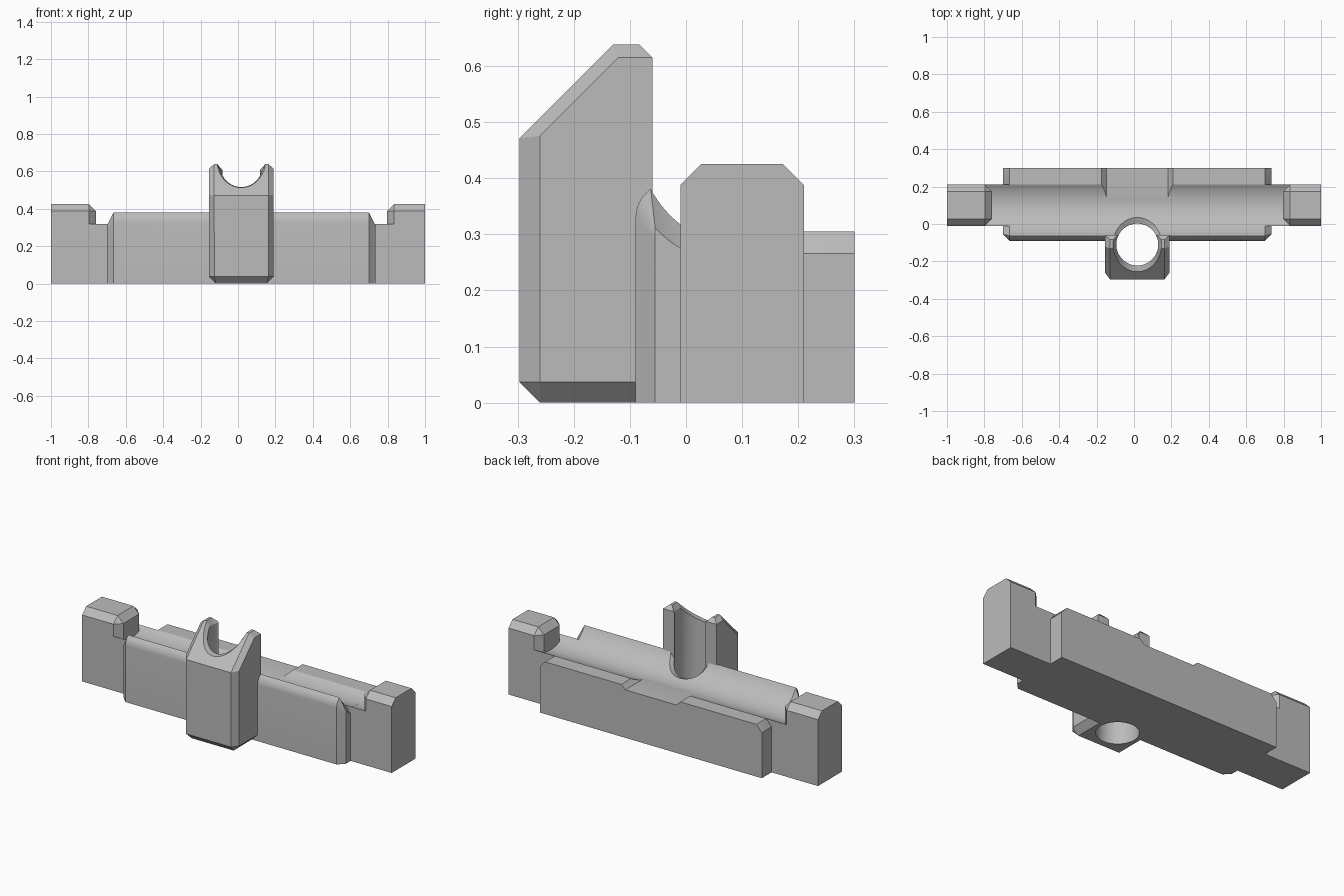
import bpy, bmesh, math

if "Cube" in bpy.data.objects:
    bpy.data.objects.remove(bpy.data.objects["Cube"], do_unlink=True)

MID = 0.0175                 # shared centre line of body, tower and bore
HALF = 0.7175                # half length of the body
CH = 0.035                   # standard chamfer
CY, CZ, R = 0.109, 0.471, 0.194   # trough axis and radius
BORE_Y, BORE_R = -0.11, 0.112

grey = bpy.data.materials.new("plain grey")
grey.use_nodes = True
grey.diffuse_color = (0.5, 0.5, 0.5, 1)
grey.node_tree.nodes["Principled BSDF"].inputs["Base Color"].default_value = (0.5, 0.5, 0.5, 1)


def finish(name, bm):
    bmesh.ops.recalc_face_normals(bm, faces=bm.faces)
    mesh = bpy.data.meshes.new(name)
    bm.to_mesh(mesh)
    bm.free()
    mesh.materials.append(grey)
    ob = bpy.data.objects.new(name, mesh)
    bpy.context.collection.objects.link(ob)
    return ob


def loft(name, rings, weigh=None):
    """Skin closed rings of equal length and cap both ends."""
    bm = bmesh.new()
    loops = [[bm.verts.new(p) for p in ring] for ring in rings]
    for a, b in zip(loops, loops[1:]):
        for i in range(len(a)):
            j = (i + 1) % len(a)
            bm.faces.new((a[i], a[j], b[j], b[i]))
    bm.faces.new(loops[0])
    bm.faces.new(loops[-1])
    if weigh:
        layer = bm.edges.layers.float.new("bevel_weight_edge")
        for e in bm.edges:
            e[layer] = weigh(e)
    return finish(name, bm)


def at_x(x, profile):
    return [(x, y, z) for y, z in profile]


def activate(ob):
    bpy.ops.object.select_all(action='DESELECT')
    ob.select_set(True)
    bpy.context.view_layer.objects.active = ob


def chamfer(ob, width):
    mod = ob.modifiers.new("chamfer", 'BEVEL')
    mod.width, mod.segments, mod.limit_method = width, 1, 'WEIGHT'
    activate(ob)
    bpy.ops.object.modifier_apply(modifier=mod.name)


def cut(ob, cutter):
    mod = ob.modifiers.new("cut", 'BOOLEAN')
    mod.operation, mod.solver, mod.object = 'DIFFERENCE', 'EXACT', cutter
    activate(ob)
    bpy.ops.object.modifier_apply(modifier=mod.name)
    bpy.data.objects.remove(cutter, do_unlink=True)


def trough_z(y, r=R):
    return CZ - math.sqrt(r * r - (y - CY) ** 2)


def trough(y0, y1, r=R, n=28):
    """Points along the trough, evenly spaced in angle."""
    a0, a1 = (math.asin((y - CY) / r) for y in (y0, y1))
    angles = [a0 + (a1 - a0) * i / n for i in range(n + 1)]
    return [(CY + r * math.sin(a), CZ - r * math.cos(a)) for a in angles]


def bore(height, depth=0.03, n=64):
    """Vertical bore whose chamfered lip follows the surface height(y)."""
    def ring(rx, ry, z):
        pts = []
        for i in range(n):
            a = math.tau * i / n
            y = BORE_Y + ry * math.sin(a)
            pts.append((MID + rx * math.cos(a), y, z(y)))
        return pts
    lip = (0.13, 0.145)
    return loft("bore_cutter", [
        ring(BORE_R, BORE_R, lambda y: -0.1),
        ring(BORE_R, BORE_R, lambda y: height(y) - depth),
        ring(*lip, height),
        ring(*lip, lambda y: 1.0)])


# Main body: rounded front ridge, trough and rear strip, with chamfered ends
ridge = [(-0.09, 0.33), (-0.0885, 0.343), (-0.084, 0.356), (-0.077, 0.368)]
full = [(-0.09, 0)] + ridge + trough(-0.063, 0.21) + [(0.30, 0.305), (0.30, 0)]
front = -0.09 + CH
small = [(front, 0)] + [(front, 0.29 + 0.005 * i) for i in range(len(ridge))]
small += trough(front, 0.21, R + CH) + [(0.30, 0.305 - CH - 0.004), (0.30, 0)]
body = loft("main_body", [
    at_x(MID - HALF, small), at_x(MID - HALF + CH, full),
    at_x(MID + HALF - CH, full), at_x(MID + HALF, small)])

# Shallow pocket with sloping sides in the rear strip
pocket = [(-0.165, 0.28), (0.165, 0.28), (0.265, 0.38), (-0.265, 0.38)]
cut(body, loft("pocket_cutter", [
    [(MID + x, y, z) for x, z in pocket] for y in (0.11, 0.4)]))
cut(body, bore(lambda y: trough_z(max(y, -0.063))))

# End blocks with short necks that carry the trough on to them
neck = [(-0.01, 0)] + trough(-0.01, 0.21) + [(0.21, 0)]
block = [(-0.01, 0), (-0.01, 0.425), (0.21, 0.425), (0.21, 0)]
parts = [body]
for side, outer, inner in (("right", -1.0, -0.76), ("left", 1.0, 0.797)):
    sign = 1 if outer > 0 else -1

    def weigh(e, outer=outer):
        a, b = (v.co for v in e.verts)
        on_outer = abs(a.x - outer) < 0.01 and abs(b.x - outer) < 0.01
        return 0.0 if on_outer or max(a.z, b.z) < 0.01 or (
            abs(a.x - b.x) > 0.01 and a.z < 0.01) else 1.0

    end = loft(side + "_end_block", [at_x(outer, block), at_x(inner, block)], weigh)
    chamfer(end, 0.037)
    root = MID + sign * (HALF - CH)
    parts += [end, loft(side + "_neck", [
        at_x(root, neck), at_x(inner + sign * 0.045, neck)])]

# Front tower with sloping top, cut by the bore into two prongs
side_shape = [(-0.297, 0), (-0.06, 0), (-0.06, 0.638), (-0.13, 0.638), (-0.297, 0.471)]


def tower_weight(e):
    a, b = (v.co for v in e.verts)
    mid = (a + b) / 2
    across = abs(a.x - b.x) > 0.1
    if across:
        if mid.z > 0.6 and mid.y > -0.1:
            return 0.62
        return 1.0 if mid.z < 0.01 and mid.y < -0.2 else 0.0
    if mid.y > -0.07:
        return 0.0
    return 0.62 if mid.z > 0.5 else 1.0


tower = loft("front_tower", [
    at_x(MID - 0.1725, side_shape), at_x(MID + 0.1725, side_shape)], tower_weight)
chamfer(tower, 0.037)
cut(tower, bore(lambda y: min(0.638, y + 0.768)))
parts.append(tower)

# Smooth the curved faces, keep the chamfers crisp
for ob in parts:
    activate(ob)
    bpy.ops.object.shade_smooth_by_angle(angle=math.radians(25))
